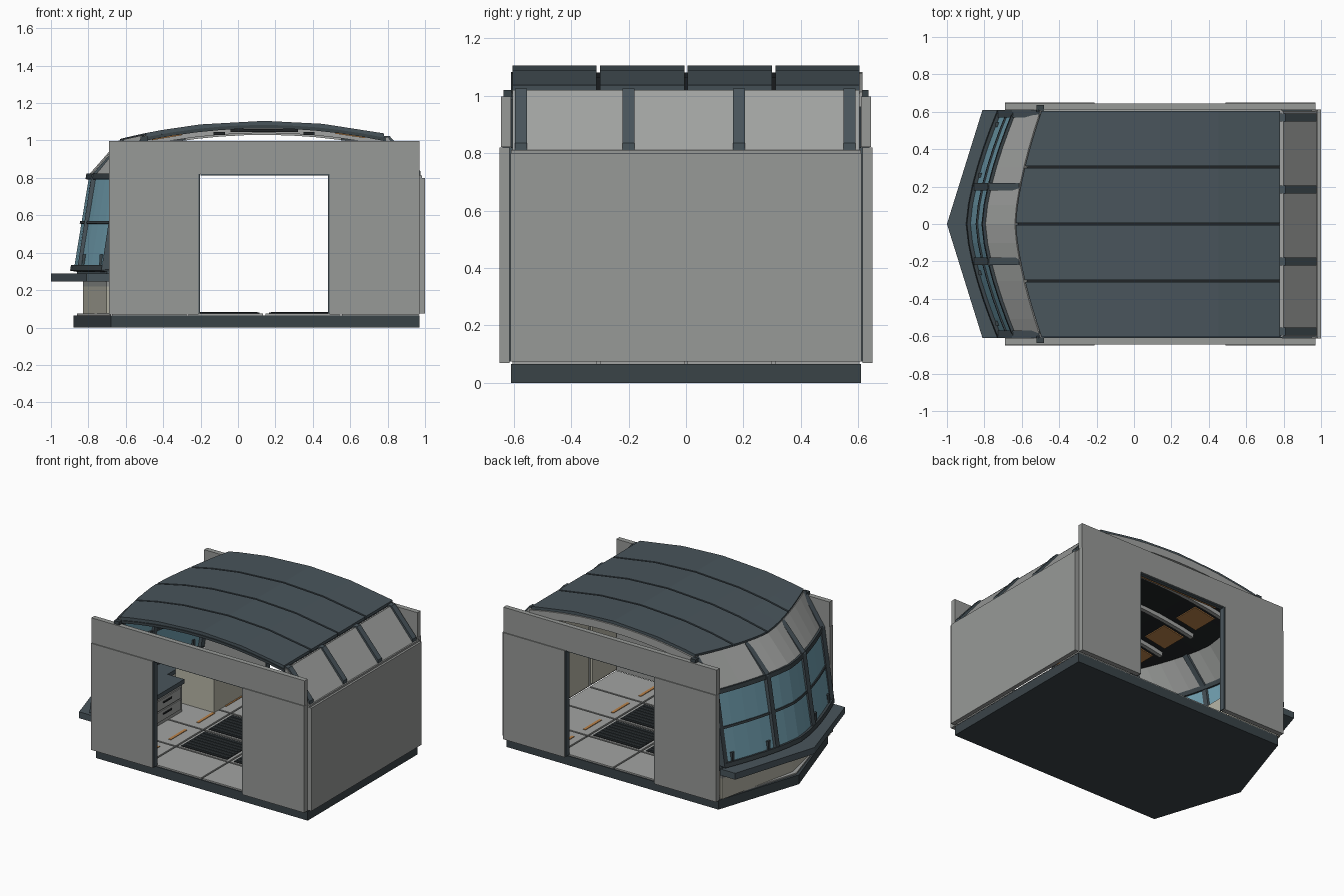
import bpy
import bmesh

cube = bpy.data.objects.get("Cube")
if cube:
    bpy.data.objects.remove(cube, do_unlink=True)


def material(name, r, g, b):
    m = bpy.data.materials.new(name)
    m.use_nodes = True
    m.diffuse_color = (r, g, b, 1)
    bsdf = m.node_tree.nodes["Principled BSDF"]
    bsdf.inputs["Base Color"].default_value = (r, g, b, 1)
    bsdf.inputs["Roughness"].default_value = 0.7
    return m


WALL = material("wall grey", .31, .32, .31)
PALE = material("pale grey", .36, .37, .36)
SLATE = material("slate blue", .066, .09, .105)
TRIM = material("dark slate", .042, .056, .064)
GLASS = material("window blue", .17, .36, .45)
BEIGE = material("beige", .48, .47, .39)
ORANGE = material("orange", .5, .23, .07)
BLACK = material("grate black", .015, .018, .02)


def finish(name, bm, mat):
    bmesh.ops.recalc_face_normals(bm, faces=bm.faces)
    mesh = bpy.data.meshes.new(name)
    bm.to_mesh(mesh)
    bm.free()
    mesh.materials.append(mat)
    ob = bpy.data.objects.new(name, mesh)
    bpy.context.collection.objects.link(ob)
    return ob


def extrude(name, outline, offset, mat):
    """Solid made by sweeping a 3D outline along an offset vector."""
    bm = bmesh.new()
    face = bm.faces.new([bm.verts.new(p) for p in outline])
    out = bmesh.ops.extrude_face_region(bm, geom=[face])
    verts = [v for v in out["geom"] if isinstance(v, bmesh.types.BMVert)]
    bmesh.ops.translate(bm, verts=verts, vec=offset)
    return finish(name, bm, mat)


def box(name, x0, x1, y0, y1, z0, z1, mat):
    return extrude(name, [(x0, y0, z0), (x1, y0, z0), (x1, y1, z0), (x0, y1, z0)],
                   (0, 0, z1 - z0), mat)


def plan(name, pts, z0, z1, mat):
    return extrude(name, [(x, y, z0) for x, y in pts], (0, 0, z1 - z0), mat)


def slab(name, pts, y0, y1, mat):
    return extrude(name, [(x, y0, z) for x, z in pts], (0, y1 - y0, 0), mat)


def sheet(name, rows, thick, mat):
    """Grid surface through rows of points, thickened."""
    bm = bmesh.new()
    grid = [[bm.verts.new(p) for p in row] for row in rows]
    for a, b in zip(grid, grid[1:]):
        for i in range(len(a) - 1):
            bm.faces.new((a[i], a[i + 1], b[i + 1], b[i]))
    ob = finish(name, bm, mat)
    mod = ob.modifiers.new("thickness", "SOLIDIFY")
    mod.thickness = thick
    mod.offset = 0
    return ob


def bow(y, depth=.17):
    return depth * (abs(y) / .61) ** 1.5


def window_x(y, z):
    return -.87 + (z - .32) / .49 * .08 + bow(y)


def roof_z(x):
    return 1.105 - .164 * (x - .14) ** 2


def span(a, b, n):
    return [a + (b - a) * i / n for i in range(n + 1)]


def band(name, z0, z1, thick, mat, out=0, y0=-.6, y1=.6):
    ys = span(y0, y1, 12)
    return sheet(name, [[(window_x(y, z) - out, y, z) for y in ys] for z in (z0, z1)], thick, mat)


# Pointed base and floor panels
plan("base", [(.97, -.61), (.97, .61), (-.68, .61), (-.88, 0), (-.68, -.61)], 0, .065, TRIM)
plan("bay_floor", [(-.68, -.6), (-.68, .6), (-.86, 0)], .064, .075, PALE)
xs = (-.68, -.27, .14, .55, .97)
ys = (-.61, -.305, 0, .305, .61)
for i in range(4):
    for j in range(4):
        x0, x1, y0, y1 = xs[i] + .006, xs[i + 1] - .006, ys[j] + .006, ys[j + 1] - .006
        box("floor_panel", x0, x1, y0, y1, .064, .075, PALE)
        if i in (1, 2) and j in (1, 2):
            box("floor_grate", x0 + .02, x1 - .02, y0 + .015, y1 - .015, .074, .079, BLACK)
            for y in span(y0 + .04, y1 - .04, 6):
                box("grate_bar", x0 + .03, x1 - .03, y - .004, y + .004, .078, .082, TRIM)
for x in (-.36, .62):
    for y in (-.46, -.155, .155, .46):
        box("floor_light", x - .01, x + .01, y - .09, y + .09, .074, .079, ORANGE)

# Front and back walls with doorways
for s in (-1, 1):
    for x0, x1 in ((-.69, -.21), (.49, .97)):
        box("door_wall", x0, x1, s * .615, s * .65, .07, .82, WALL)
    box("wall_header", -.69, .97, s * .61, s * .645, .821, .997, WALL)
    for x in (-.21, .482):
        box("door_jamb", x, x + .008, s * .605, s * .645, .075, .82, SLATE)
    box("door_head", -.2, .48, s * .612, s * .64, .814, .822, SLATE)
    box("door_light", -.18, .46, s * .585, s * .605, .825, .84, ORANGE)
    box("roof_bracket", -.52, -.48, s * .6, s * .635, .985, 1.02, TRIM)

# Side wall, inner lining and sloping panel above
box("side_wall", .97, 1, -.612, .612, .075, .80, WALL)
for y0, y1 in zip(ys, ys[1:]):
    box("wall_lining", .955, .971, y0 + .02, y1 - .02, .09, .78, BEIGE)
slab("side_slope", [(.985, .8), (.80, 1.02), (.775, 1.01), (.955, .8)], -.605, .605, PALE)
box("side_ledge", .95, .985, -.61, .61, .795, .812, WALL)
for y in (-.575, -.2, .185, .57):
    slab("side_rib", [(.975, .8), (.975, .835), (.81, 1.025), (.775, 1.025), (.775, 1.0), (.94, .8)],
         y - .021, y + .021, SLATE)

# Arched roof panels with dark seams and ceiling
stations = (-.41, -.2, .14, .45, .78)


def roof_sheet(name, y0, y1, drop, thick, mat, n=4, inset=0):
    rows = []
    for y in span(y0, y1, n):
        row = [-.63 + bow(y, .14) + inset] + list(stations)
        rows.append([(x, y, roof_z(x) - drop) for x in row])
    return sheet(name, rows, thick, mat)


for y0, y1 in zip(ys, ys[1:]):
    roof_sheet("roof_panel", y0 + .006, y1 - .006, .011, .022, SLATE)
    for x0, x1 in ((-.46, -.30), (.52, .68)):
        sheet("ceiling_insert", [[(x, y, roof_z(x) - .041) for x in (x0, x1)]
                                 for y in (y0 + .06, y1 - .06)], .008, ORANGE)
roof_sheet("ceiling", -.595, .595, .03, .012, BLACK, 12, .01)


def arch(name, y0, y1, top, bottom, mat, x0=-.48, x1=.79):
    line = span(x0, x1, 10)
    pts = [(x, roof_z(x) - top) for x in line]
    pts += [(x, roof_z(x) - bottom) for x in reversed(line)]
    slab(name, pts, y0, y1, mat)


for y in (-.305, 0, .305):
    arch("roof_beam", y - .014, y + .014, .034, .065, PALE)
arch("back_arch", .595, .615, .022, .075, PALE)
arch("front_edge", -.61, -.597, .022, .04, TRIM)
box("ceiling_vent", -.04, .32, -.5, -.36, 1.045, 1.062, BLACK)
for x in (-.1, .38):
    box("ceiling_lamp", x - .03, x + .03, -.45, -.4, 1.03, 1.045, BLACK)
for x0, x1 in ((-.42, -.28), (.55, .68)):
    box("arch_plate", x0, x1, .585, .597, 1.0, 1.04, TRIM)

# Bay window: bowed glass, rails and ribs
band("window_glass", .32, .81, .012, GLASS)
band("window_sill", .30, .33, .05, TRIM)
band("window_mid_rail", .553, .568, .03, TRIM)
band("window_top_rail", .79, .82, .045, TRIM)
upper = []
for y in span(-.605, .605, 12):
    upper.append([(window_x(y, .81), y, .81), (-.63 + bow(y, .14), y, roof_z(-.63 + bow(y, .14)) - .015)])
sheet("bay_slope", upper, .02, PALE)
for y in (-.59, -.2, .2, .59):
    a, b, c = window_x(y, .31), window_x(y, .81), -.63 + bow(y, .14)
    top = roof_z(c) - .01
    slab("bay_rib", [(a - .02, .31), (b - .025, .815), (c - .01, top), (c + .02, top - .02),
                     (b + .015, .80), (a + .02, .31)], y - .02, y + .02, SLATE)
for y in (-.53, -.26, .26, .53):
    x = window_x(y, .36)
    box("window_latch", x - .015, x + .015, y - .012, y + .012, .33, .39, TRIM)

# Outer ledge and lower bay wall
plan("bay_ledge", [(-.69, -.61), (-.81, -.61), (-1, 0), (-.81, .61), (-.69, .61), (-.83, 0)],
     .245, .29, SLATE)
lower = span(-.6, .6, 6)
for name, z0, z1, mat in (("bay_lower_wall", .075, .22, BEIGE), ("bay_lower_trim", .22, .247, WALL)):
    sheet(name, [[(-.82 + abs(y) * .21, y, z) for y in lower] for z in (z0, z1)], .02, mat)
plan("window_counter", [(-.66, -.6), (-.70, -.6), (-.86, 0), (-.70, .6), (-.66, .6)], .27, .3, SLATE)

# Cabinets inside the bay
box("corner_cabinet", -.66, -.36, .25, .58, .075, .31, BEIGE)
box("drawer_cabinet", -.7, -.54, -.2, .15, .075, .27, WALL)
box("drawer_top", -.7, -.53, -.21, .16, .27, .3, SLATE)
for z in (.1, .18):
    box("drawer_front", -.541, -.533, -.18, .13, z, z + .07, PALE)
    box("drawer_handle", -.534, -.526, -.07, .02, z + .04, z + .05, BLACK)
